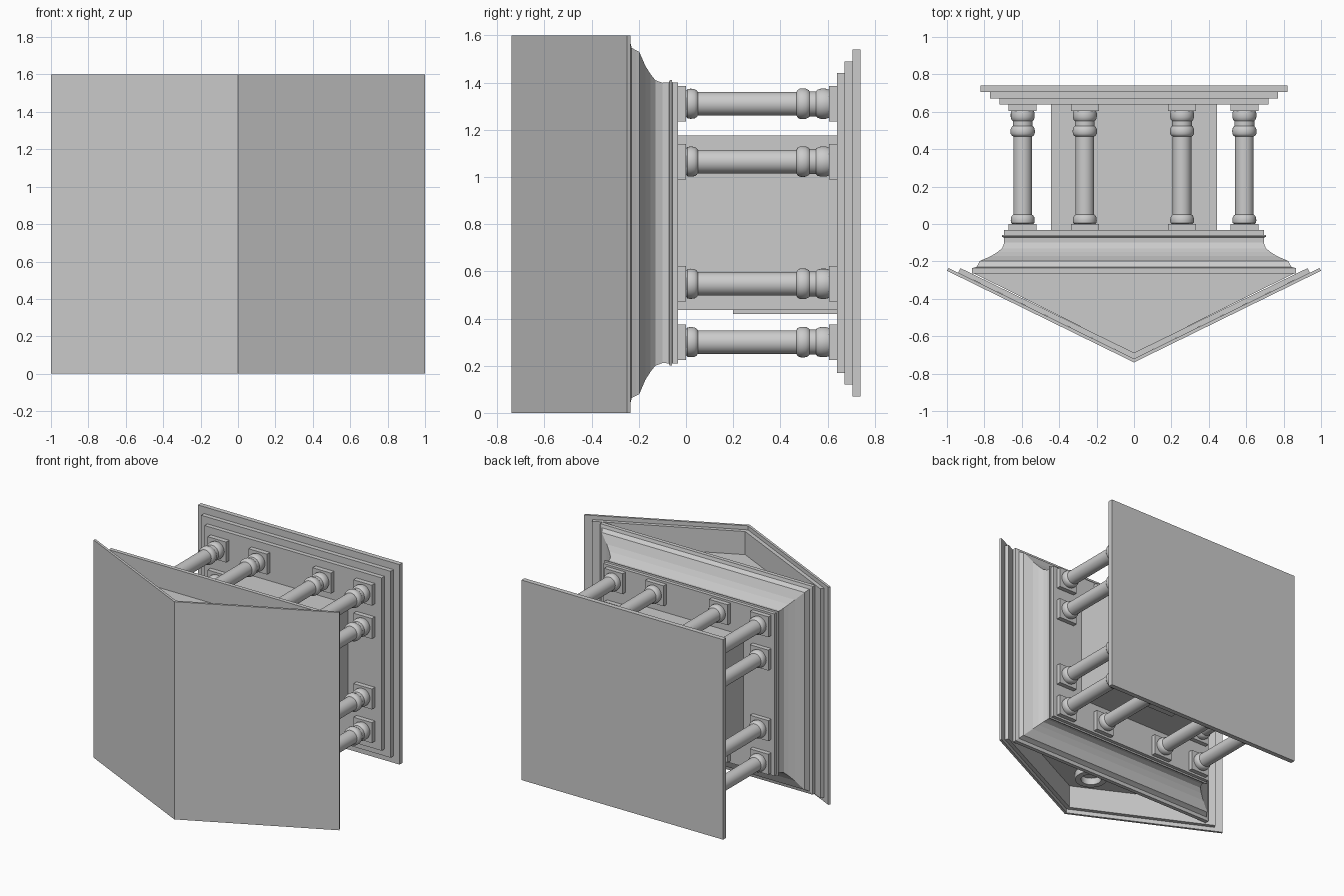
import bpy, bmesh
from math import tau, cos, sin
from mathutils import Vector

cube = bpy.data.objects.get("Cube")
if cube:
    bpy.data.objects.remove(cube, do_unlink=True)

MID = 0.805  # middle of the building along z


def finish(name, bm, smooth=False):
    bmesh.ops.recalc_face_normals(bm, faces=bm.faces[:])
    mesh = bpy.data.meshes.new(name)
    bm.to_mesh(mesh)
    bm.free()
    obj = bpy.data.objects.new(name, mesh)
    bpy.context.collection.objects.link(obj)
    if smooth:
        bpy.ops.object.select_all(action='DESELECT')
        obj.select_set(True)
        bpy.context.view_layer.objects.active = obj
        bpy.ops.object.shade_smooth_by_angle(angle=0.6)
    return obj


def loft(name, rings, smooth=False):
    """Skin a list of closed rings and cap both ends."""
    bm = bmesh.new()
    loops = [[bm.verts.new(p) for p in ring] for ring in rings]
    n = len(loops[0])
    for a, b in zip(loops, loops[1:]):
        for i in range(n):
            j = (i + 1) % n
            bm.faces.new((a[i], a[j], b[j], b[i]))
    bm.faces.new(loops[0])
    bm.faces.new(loops[-1])
    return finish(name, bm, smooth)


def rect(hx, hz, y, cx=0, cz=MID):
    return [(cx + sx * hx, y, cz + sz * hz)
            for sx, sz in ((-1, -1), (1, -1), (1, 1), (-1, 1))]


def slab(name, hx, hz, y0, y1, cx=0, cz=MID):
    return loft(name, [rect(hx, hz, y0, cx, cz), rect(hx, hz, y1, cx, cz)])


def prism(name, outline, z0, z1):
    return loft(name, [[(x, y, z) for x, y in outline] for z in (z0, z1)])


def turned(name, profile, cx, cz, sides=32):
    """Turn a (radius, y) profile about an axis along y."""
    return loft(name, [[(cx + r * cos(tau * i / sides), y, cz + r * sin(tau * i / sides))
                        for i in range(sides)] for r, y in profile], True)


# Stepped base
slab("base_bottom_step", 0.82, 0.735, 0.705, 0.74)
slab("base_middle_step", 0.77, 0.685, 0.672, 0.705)
slab("base_top_step", 0.72, 0.635, 0.64, 0.672)

# Inner chamber and its door
slab("chamber", 0.445, 0.37, -0.035, 0.64, cz=0.805)
slab("door", 0.17, 0.01, 0.2, 0.64, cz=0.43)

# Columns around the edge, with square blocks at both ends
COLUMN = [(0.055, 0), (0.062, 0.006), (0.064, 0.02), (0.062, 0.036), (0.057, 0.045),
          (0.05, 0.05), (0.05, 0.468), (0.058, 0.472), (0.064, 0.482), (0.065, 0.495),
          (0.064, 0.508), (0.058, 0.52), (0.053, 0.524), (0.053, 0.55), (0.06, 0.558),
          (0.064, 0.572), (0.064, 0.592), (0.06, 0.605)]
XS = (-0.595, -0.263, 0.257, 0.59)
ZS = (0.3, 0.547, 1.065, 1.31)
for i, x in enumerate(XS):
    for k, z in enumerate(ZS):
        if i in (0, 3) or k in (0, 3):
            turned("column", COLUMN, x, z)
            slab("column_foot", 0.075, 0.075, 0.605, 0.64, x, z)
            slab("column_head", 0.075, 0.075, -0.035, 0, x, z)

# Entablature with moulded cornice: (half depth, y)
CORNICE = [(0.595, -0.033), (0.595, -0.058), (0.605, -0.06), (0.605, -0.068),
           (0.595, -0.073), (0.594, -0.1), (0.605, -0.13), (0.63, -0.15),
           (0.665, -0.172), (0.725, -0.198), (0.732, -0.212), (0.742, -0.23),
           (0.765, -0.236), (0.765, -0.265)]
loft("entablature", [rect(h + 0.1, h, y) for h, y in CORNICE])

# Recessed gable walls filling the roof
prism("gable", [(-0.86, -0.262), (0.86, -0.262), (0, -0.69)], 0.2, 1.4)


# Two layered roof, each layer a folded sheet
def roof_layer(name, eave, eave_y, ridge, dx, dy, thick, z0, z1):
    outline = [(-eave, eave_y), (0, ridge), (eave, eave_y),
               (eave - dx, eave_y + dy), (0, ridge + thick), (dx - eave, eave_y + dy)]
    prism(name, outline, z0, z1)


roof_layer("roof_outer", 1.0, -0.25, -0.74, -0.008 + 0.016, 0.015, 0.02, 0, 1.6)
roof_layer("roof_inner", 0.94, -0.26, -0.72, 0.012, 0.024, 0.032, 0.03, 1.57)

# Carved relief in the front gable: a ring with flanking figures
bm = bmesh.new()
sides = 24
for i in range(sides):
    a, b = tau * i / sides, tau * (i + 1) / sides
    p = [Vector((r * cos(t), -0.46 + r * sin(t), 0)) for t in (a, b) for r in (0.07, 0.11)]
    bm.faces.new([bm.verts.new(v + Vector((0, 0, 0.15))) for v in (p[0], p[1], p[3], p[2])])
bmesh.ops.remove_doubles(bm, verts=bm.verts[:], dist=0.0005)
ext = bmesh.ops.extrude_face_region(bm, geom=bm.faces[:])
bmesh.ops.translate(bm, vec=(0, 0, 0.06),
                    verts=[g for g in ext["geom"] if isinstance(g, bmesh.types.BMVert)])
finish("gable_ring", bm, True)
for s in (-1, 1):
    prism("gable_figure", [(s * 0.17, -0.265), (s * 0.42, -0.265),
                           (s * 0.34, -0.33), (s * 0.17, -0.4)], 0.15, 0.21)
